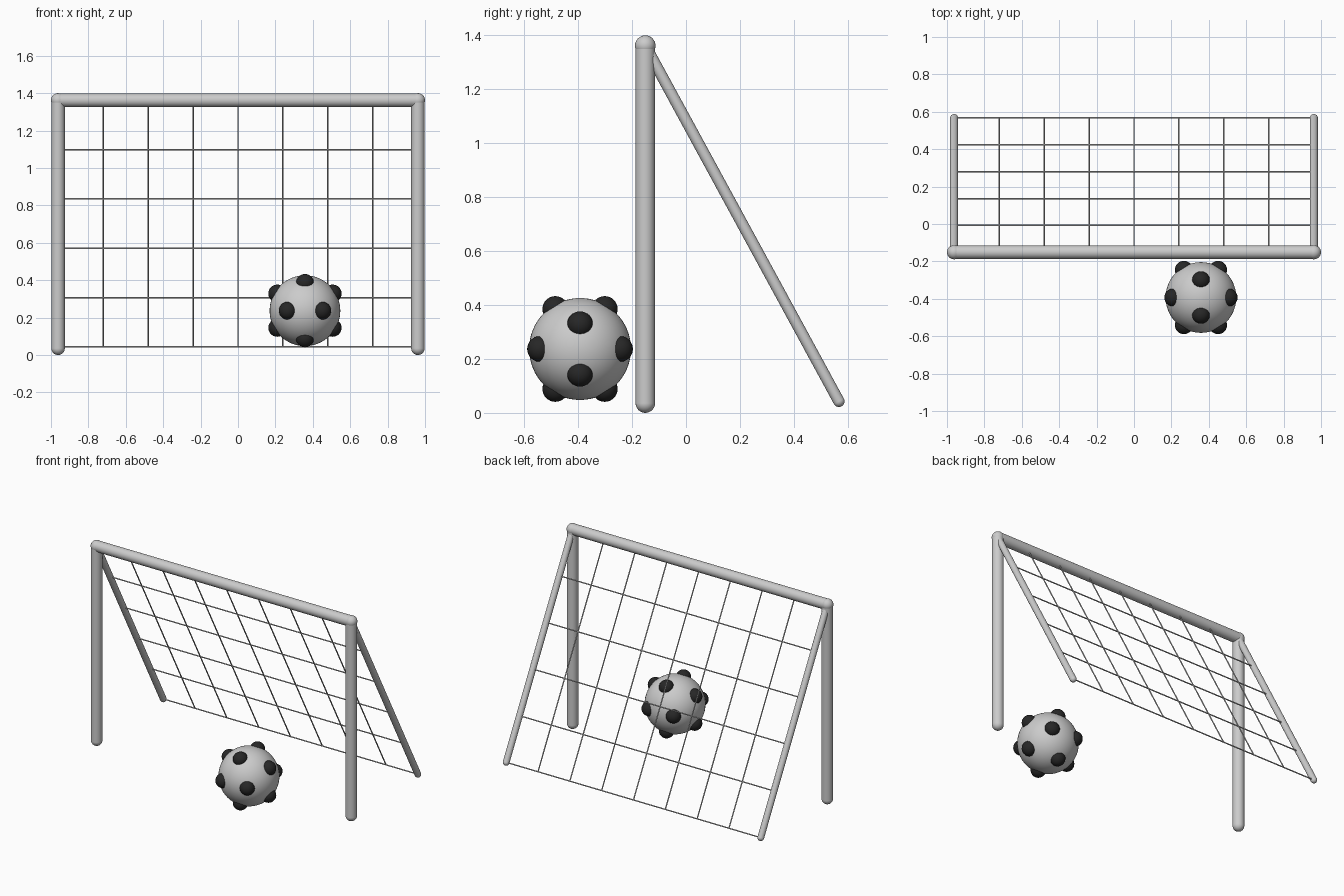
import bpy
import math
from mathutils import Vector

if "Cube" in bpy.data.objects:
    bpy.data.objects.remove(bpy.data.objects["Cube"])

HALF_W = 0.962                       # post centre line
FRONT_Y, TOP_Z = -0.151, 1.362       # crossbar axis
BACK_Y, BACK_Z = 0.567, 0.043        # foot of the sloping braces
R_POST, R_BRACE, R_NET = 0.036, 0.021, 0.004
BALL = Vector((0.358, -0.393, 0.237))
R_BALL, R_SPOT, SPOT_DIST = 0.189, 0.048, 0.174

dark = bpy.data.materials.new("dark_spots")
dark.diffuse_color = (0.02, 0.02, 0.02, 1)
dark.use_nodes = True
dark.node_tree.nodes["Principled BSDF"].inputs["Base Color"].default_value = dark.diffuse_color


def finish(name):
    ob = bpy.context.object
    ob.name = name
    bpy.ops.object.shade_smooth_by_angle(angle=math.radians(40))
    return ob


def rod(name, a, b, radius, sides=24):
    a, b = Vector(a), Vector(b)
    bpy.ops.mesh.primitive_cylinder_add(vertices=sides, radius=radius,
                                        depth=(b - a).length, location=(a + b) / 2,
                                        rotation=(b - a).to_track_quat('Z', 'Y').to_euler())
    return finish(name)


def sphere(name, loc, radius, segments=24, rings=16):
    bpy.ops.mesh.primitive_uv_sphere_add(segments=segments, ring_count=rings,
                                         radius=radius, location=loc)
    return finish(name)


def slope(t, x):
    """Point on the net plane, t = 0 at the crossbar and 1 at the ground."""
    return (x, FRONT_Y + t * (BACK_Y - FRONT_Y), TOP_Z + t * (BACK_Z - TOP_Z))


# Goal frame: posts, sloping braces and rounded joints on both sides
for side, s in (("left", -1), ("right", 1)):
    x = s * HALF_W
    rod(side + "_post", (x, FRONT_Y, R_POST), (x, FRONT_Y, TOP_Z), R_POST)
    sphere(side + "_post_foot", (x, FRONT_Y, R_POST), R_POST)
    sphere(side + "_corner_joint", (x, FRONT_Y, TOP_Z), 0.038)
    rod(side + "_brace", slope(0, x), slope(1, x), R_BRACE)
    sphere(side + "_brace_foot", slope(1, x), R_BRACE)
rod("crossbar", (-HALF_W, FRONT_Y, TOP_Z), (HALF_W, FRONT_Y, TOP_Z), R_POST)

# Net strands on the sloping back plane
for i in range(-3, 4):
    x = i * HALF_W / 4
    rod(f"net_upright_{i + 4}", slope(0, x), slope(1, x), R_NET, 8)
for i in range(1, 6):
    rod(f"net_cross_{i}", slope(i / 5, -HALF_W), slope(i / 5, HALF_W), R_NET, 8)

# Ball with twelve raised spots at icosahedron corners
sphere("ball", BALL, R_BALL, 48, 32)
phi = (1 + math.sqrt(5)) / 2
n = 0
for a in (-1, 1):
    for b in (-phi, phi):
        for v in ((a, b, 0), (0, a, b), (b, 0, a)):
            n += 1
            spot = sphere(f"ball_spot_{n}", BALL + Vector(v).normalized() * SPOT_DIST, R_SPOT)
            spot.data.materials.append(dark)
